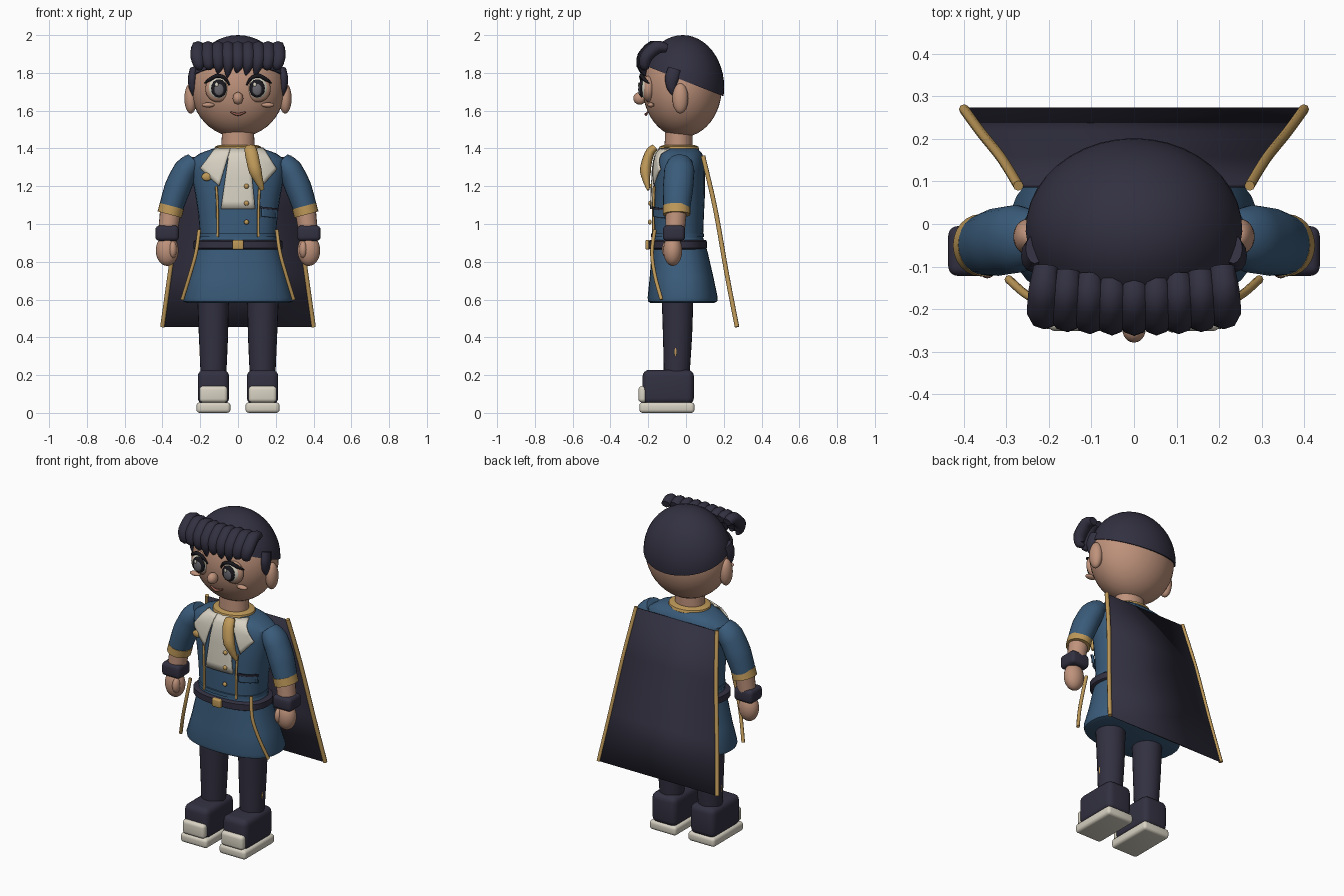
import bpy, bmesh, math
from mathutils import Vector as V


def material(name, r, g, b):
    m = bpy.data.materials.new(name)
    m.diffuse_color = (r, g, b, 1)
    return m


NAVY = material("dark navy", 0.032, 0.030, 0.052)
BLUE = material("coat blue", 0.042, 0.105, 0.195)
SKIN = material("skin", 0.52, 0.29, 0.20)
GOLD = material("gold", 0.52, 0.32, 0.10)
CREAM = material("cream", 0.68, 0.64, 0.54)
BLACK = material("eye black", 0.010, 0.010, 0.014)
GREY = material("eye grey", 0.13, 0.13, 0.15)
LIP = material("lip", 0.30, 0.11, 0.08)


def finish(name, bm, mat, angle=40):
    bmesh.ops.recalc_face_normals(bm, faces=bm.faces)
    me = bpy.data.meshes.new(name)
    bm.to_mesh(me)
    bm.free()
    me.materials.append(mat)
    me.shade_smooth()
    me.set_sharp_from_angle(angle=math.radians(angle))
    ob = bpy.data.objects.new(name, me)
    bpy.context.collection.objects.link(ob)
    return ob


def skin_rings(name, rings, mat, angle=40):
    bm = bmesh.new()
    vs = [[bm.verts.new(p) for p in r] for r in rings]
    n = len(vs[0])
    for a, b in zip(vs, vs[1:]):
        for i in range(n):
            bm.faces.new((a[i], a[(i + 1) % n], b[(i + 1) % n], b[i]))
    bm.faces.new(vs[0])
    bm.faces.new(vs[-1])
    return finish(name, bm, mat, angle)


def loft(name, secs, mat, n=32, p=2.4):
    """Horizontal rounded sections: (z, half width, y front, y back)."""
    def pw(c):
        return math.copysign(abs(c) ** (2 / p), c)
    rings = []
    for z, rx, y0, y1 in secs:
        ang = [2 * math.pi * i / n for i in range(n)]
        rings.append([(rx * pw(math.cos(t)), (y0 + y1) / 2 + (y1 - y0) / 2 * pw(math.sin(t)), z)
                      for t in ang])
    return skin_rings(name, rings, mat)


def sweep(name, pts, radii, mat, ref=(0, 1, 0), n=12, sub=4):
    """Tube along a smooth path; radii are (across, along ref) pairs."""
    pts, ref = [V(p) for p in pts], V(ref)
    radii = [V((r, r)) if isinstance(r, (int, float)) else V(r) for r in radii]
    if len(radii) == 1:
        radii *= len(pts)
    ps, rs = [], []
    for i in range(len(pts) - 1):
        a, b = pts[i], pts[i + 1]
        o, d = pts[max(i - 1, 0)], pts[min(i + 2, len(pts) - 1)]
        for k in range(sub):
            t = k / sub
            ps.append(0.5 * (2 * a + (b - o) * t + (2 * o - 5 * a + 4 * b - d) * t * t
                             + (3 * a - o - 3 * b + d) * t ** 3))
            rs.append(radii[i].lerp(radii[i + 1], t))
    ps.append(pts[-1])
    rs.append(radii[-1])
    rings = []
    for i, p in enumerate(ps):
        t = (ps[min(i + 1, len(ps) - 1)] - ps[max(i - 1, 0)]).normalized()
        v = (ref - t * ref.dot(t)).normalized()
        u = v.cross(t)
        rings.append([p + u * rs[i][0] * math.cos(a) + v * rs[i][1] * math.sin(a)
                      for a in (2 * math.pi * k / n for k in range(n))])
    return skin_rings(name, rings, mat, 50)


def ball(name, c, r, mat, cut=None, seg=24):
    bm = bmesh.new()
    bmesh.ops.create_uvsphere(bm, u_segments=seg, v_segments=seg // 2 + 4, radius=1)
    for v in bm.verts:
        v.co = V([v.co[i] * r[i] + c[i] for i in range(3)])
    if cut:
        bmesh.ops.bisect_plane(bm, geom=bm.verts[:] + bm.edges[:] + bm.faces[:],
                               plane_co=cut[0], plane_no=cut[1], clear_inner=True)
        bmesh.ops.holes_fill(bm, edges=[e for e in bm.edges if e.is_boundary])
    return finish(name, bm, mat)


def box(name, lo, hi, mat, bevel):
    bm = bmesh.new()
    bmesh.ops.create_cube(bm, size=1)
    for v in bm.verts:
        v.co = V([(lo[i] + hi[i]) / 2 + v.co[i] * (hi[i] - lo[i]) for i in range(3)])
    bmesh.ops.bevel(bm, geom=bm.edges[:], offset=bevel, segments=4, profile=0.5, affect='EDGES')
    return finish(name, bm, mat)


# Coat body
TORSO = [(0.92, 0.20, -0.175, 0.09), (1.05, 0.21, -0.175, 0.095), (1.15, 0.225, -0.172, 0.10),
         (1.28, 0.25, -0.165, 0.10), (1.34, 0.25, -0.155, 0.095), (1.375, 0.20, -0.145, 0.085),
         (1.40, 0.13, -0.125, 0.06)]
loft("coat_body", TORSO, BLUE)
loft("coat_hem", [(0.93, 0.205, -0.185, 0.095), (0.95, 0.205, -0.185, 0.095)], BLUE)
loft("coat_skirt", [(0.93, 0.20, -0.178, 0.09), (0.85, 0.225, -0.182, 0.115), (0.72, 0.26, -0.192, 0.145),
                    (0.61, 0.295, -0.203, 0.168), (0.59, 0.29, -0.20, 0.165), (0.583, 0.27, -0.19, 0.15)], BLUE)
loft("belt", [(0.866, 0.225, -0.19, 0.105), (0.872, 0.235, -0.2, 0.11), (0.908, 0.235, -0.2, 0.11),
              (0.914, 0.225, -0.19, 0.105)], NAVY)
box("belt_buckle", (-0.03, -0.215, 0.865), (0.03, -0.19, 0.915), GOLD, 0.008)
loft("collar", [(1.385, 0.115, -0.135, 0.06), (1.395, 0.125, -0.145, 0.07), (1.41, 0.122, -0.14, 0.065),
                (1.418, 0.10, -0.12, 0.045)], GOLD, p=2)
loft("neck", [(1.38, 0.088, -0.115, 0.035), (1.50, 0.085, -0.11, 0.035)], SKIN, p=2)


def front(x, z):
    """Front surface of the coat body."""
    z = min(max(z, TORSO[0][0]), 1.399)
    for a, b in zip(TORSO, TORSO[1:]):
        if a[0] <= z <= b[0]:
            t = (z - a[0]) / (b[0] - a[0])
            _, rx, y0, y1 = [p + (q - p) * t for p, q in zip(a, b)]
            k = min(abs(x) / rx, 0.95)
            return (y0 + y1) / 2 - (y1 - y0) / 2 * (1 - k ** 2.4) ** (1 / 2.4)


def patch(name, corners, mat, lift=0.012, n=8):
    """Thin plate of four (x, z) corners laid over the coat front."""
    a, b, c, d = [V(p) for p in corners]
    bm = bmesh.new()
    g = []
    for i in range(n + 1):
        row = [a.lerp(b, j / n).lerp(d.lerp(c, j / n), i / n) for j in range(n + 1)]
        g.append([bm.verts.new((q.x, front(q.x, q.y) - lift, q.y)) for q in row])
    for i in range(n):
        for j in range(n):
            bm.faces.new((g[i][j], g[i][j + 1], g[i + 1][j + 1], g[i + 1][j]))
    ob = finish(name, bm, mat)
    m = ob.modifiers.new("thickness", 'SOLIDIFY')
    m.thickness, m.offset = 0.009, 0


# Shirt front, lapels, scarf and coat details
patch("shirt_front", [(-0.045, 1.40), (0.06, 1.40), (0.09, 1.08), (-0.09, 1.08)], CREAM)
patch("left_lapel", [(-0.12, 1.40), (-0.04, 1.40), (-0.10, 1.20), (-0.20, 1.295)], CREAM, 0.016)
patch("right_lapel", [(0.07, 1.40), (0.135, 1.40), (0.205, 1.29), (0.135, 1.21)], CREAM, 0.016)
patch("pocket", [(0.125, 1.09), (0.21, 1.08), (0.21, 1.03), (0.125, 1.04)], BLUE, 0.014)
patch("pocket_edge", [(0.12, 1.092), (0.215, 1.082), (0.215, 1.072), (0.12, 1.082)], NAVY, 0.02)
sweep("scarf", [(0.065, -0.165, 1.405), (0.072, -0.195, 1.37), (0.092, -0.215, 1.28), (0.13, -0.20, 1.18)],
      [(0.02, 0.03), (0.025, 0.035), (0.03, 0.034), (0.006, 0.01)], GOLD, (1, 0, 0))
ball("brooch", (-0.165, front(-0.165, 1.25) - 0.018, 1.25), (0.028, 0.012, 0.022), GOLD)
for z in (1.20, 1.11, 1.01):
    ball("coat_button", (0.045, front(0.045, z) - 0.018, z), (0.013, 0.01, 0.013), GOLD, seg=12)

for s in (-1, 1):
    # Coat piping
    sweep("coat_piping", [(s * x, front(x, z) - 0.01, z) for x, z in
                          ((0.115, 1.20), (0.11, 1.12), (0.108, 1.02), (0.108, 0.93))], [0.007], GOLD, n=8)
    sweep("skirt_trim", [(s * 0.205, -0.165, 0.97), (s * 0.222, -0.18, 0.85), (s * 0.255, -0.165, 0.73),
                         (s * 0.295, -0.13, 0.60)], [0.010], GOLD, n=8)
    # Arms
    sweep("sleeve", [(s * 0.23, -0.03, 1.33), (s * 0.275, -0.035, 1.285), (s * 0.32, -0.042, 1.19),
                     (s * 0.358, -0.05, 1.075)],
          [(0.05, 0.06), (0.066, 0.08), (0.07, 0.08), (0.062, 0.07)], BLUE, n=24)
    sweep("sleeve_cuff", [(s * 0.35, -0.05, 1.095), (s * 0.362, -0.05, 1.05)], [(0.066, 0.073)], GOLD, n=24, sub=1)
    sweep("forearm", [(s * 0.357, -0.052, 1.07), (s * 0.375, -0.06, 0.93)], [0.056, 0.05], SKIN, n=20)
    box("wristband", (s * 0.375 - 0.062, -0.122, 0.91), (s * 0.375 + 0.062, -0.005, 0.992), NAVY, 0.022)
    ball("hand", (s * 0.375, -0.07, 0.86), (0.06, 0.05, 0.082), SKIN)
    ball("thumb", (s * 0.345, -0.10, 0.865), (0.022, 0.028, 0.045), SKIN, seg=16)
    # Legs and shoes
    sweep("leg", [(s * 0.132, -0.045, 0.62), (s * 0.13, -0.045, 0.40), (s * 0.13, -0.05, 0.18)],
          [0.085, 0.077, 0.066], NAVY, n=24)
    ball("leg_stud", (s * 0.199, -0.055, 0.325), (0.006, 0.007, 0.028), GOLD, seg=12)
    box("shoe", (s * 0.13 - 0.083, -0.23, 0.045), (s * 0.13 + 0.083, 0.042, 0.228), NAVY, 0.035)
    box("shoe_sole", (s * 0.13 - 0.09, -0.247, 0), (s * 0.13 + 0.09, 0.045, 0.056), CREAM, 0.018)
    box("shoe_toe_cap", (s * 0.13 - 0.075, -0.252, 0.055), (s * 0.13 + 0.075, -0.205, 0.142), CREAM, 0.02)
    # Ears, eyes and cheeks
    ball("ear", (s * 0.25, -0.03, 1.665), (0.034, 0.042, 0.08), SKIN)
    ball("eyelid", (s * 0.105, -0.198, 1.715), (0.068, 0.034, 0.07), SKIN)
    ball("eye_white", (s * 0.105, -0.205, 1.718), (0.056, 0.036, 0.06), CREAM)
    ball("iris", (s * 0.101, -0.235, 1.718), (0.041, 0.014, 0.048), BLACK)
    ball("pupil", (s * 0.101, -0.244, 1.712), (0.026, 0.009, 0.032), GREY, seg=16)
    ball("eye_glint", (s * 0.101 - 0.012, -0.250, 1.738), (0.009, 0.005, 0.011), CREAM, seg=12)
    sweep("eyelash", [(s * 0.045, -0.228, 1.735), (s * 0.07, -0.238, 1.772), (s * 0.11, -0.235, 1.785),
                      (s * 0.15, -0.22, 1.765), (s * 0.178, -0.195, 1.745)],
          [0.004, 0.009, 0.011, 0.010, 0.003], BLACK, n=8)
    ball("cheek", (s * 0.158, -0.186, 1.63), (0.034, 0.018, 0.013), SKIN, seg=16)
    # Sideburns
    sweep("sideburn", [(s * 0.235, -0.06, 1.82), (s * 0.242, -0.075, 1.77), (s * 0.24, -0.075, 1.72),
                       (s * 0.235, -0.06, 1.675)],
          [(0.02, 0.035), (0.024, 0.038), (0.02, 0.026), (0.004, 0.005)], NAVY)
    # Cape edging
    sweep("cape_edging", [(s * 0.272, 0.09, 1.36), (s * 0.312, 0.155, 1.08), (s * 0.36, 0.215, 0.74),
                          (s * 0.40, 0.27, 0.455)], [0.012], GOLD, n=8)

# Cape
bm = bmesh.new()
rows = [[bm.verts.new((s * x, y, z)) for s in (-1, 1)] for x, y, z in
        ((0.272, 0.09, 1.355), (0.312, 0.155, 1.08), (0.36, 0.215, 0.74), (0.40, 0.27, 0.455))]
for a, b in zip(rows, rows[1:]):
    bm.faces.new((a[0], a[1], b[1], b[0]))
m = finish("cape", bm, NAVY).modifiers.new("thickness", 'SOLIDIFY')
m.thickness, m.offset = 0.008, 0

# Head and face
ball("head", (0, -0.02, 1.725), (0.25, 0.21, 0.265), SKIN, seg=40)
ball("nose", (0, -0.245, 1.665), (0.028, 0.034, 0.033), SKIN)
sweep("mouth", [(-0.04, -0.203, 1.592), (0, -0.212, 1.580), (0.04, -0.203, 1.592)],
      [0.004, 0.008, 0.004], LIP, n=8)

# Hair cap cut on a slope, and the rolled fringe
ball("hair_cap", (0, -0.018, 1.725), (0.257, 0.22, 0.275), NAVY, ((0, -0.11, 1.797), (0, 0.12, 0.306)), 40)
LOCKS = 9
for i in range(LOCKS):
    f = 2 * i / (LOCKS - 1) - 1
    x, back = 0.212 * f, 0.025 * f * f
    tip = (1.772, 1.80, 1.785)[i % 3] + 0.045 * f * f
    sweep("fringe_lock", [(x * 0.98, -0.125 + back, 1.93), (x, -0.175 + back * 0.8, 1.935),
                          (x * 1.01, -0.225 + back * 0.6, 1.885), (x * 0.97, -0.235 + back * 0.7, 1.835),
                          (x * 0.93 - 0.008, -0.222 + back, tip)],
          [(0.022, 0.028), (0.036, 0.036), (0.034, 0.038), (0.026, 0.028), (0.003, 0.004)],
          NAVY, (1, 0, 0), n=8, sub=3)
